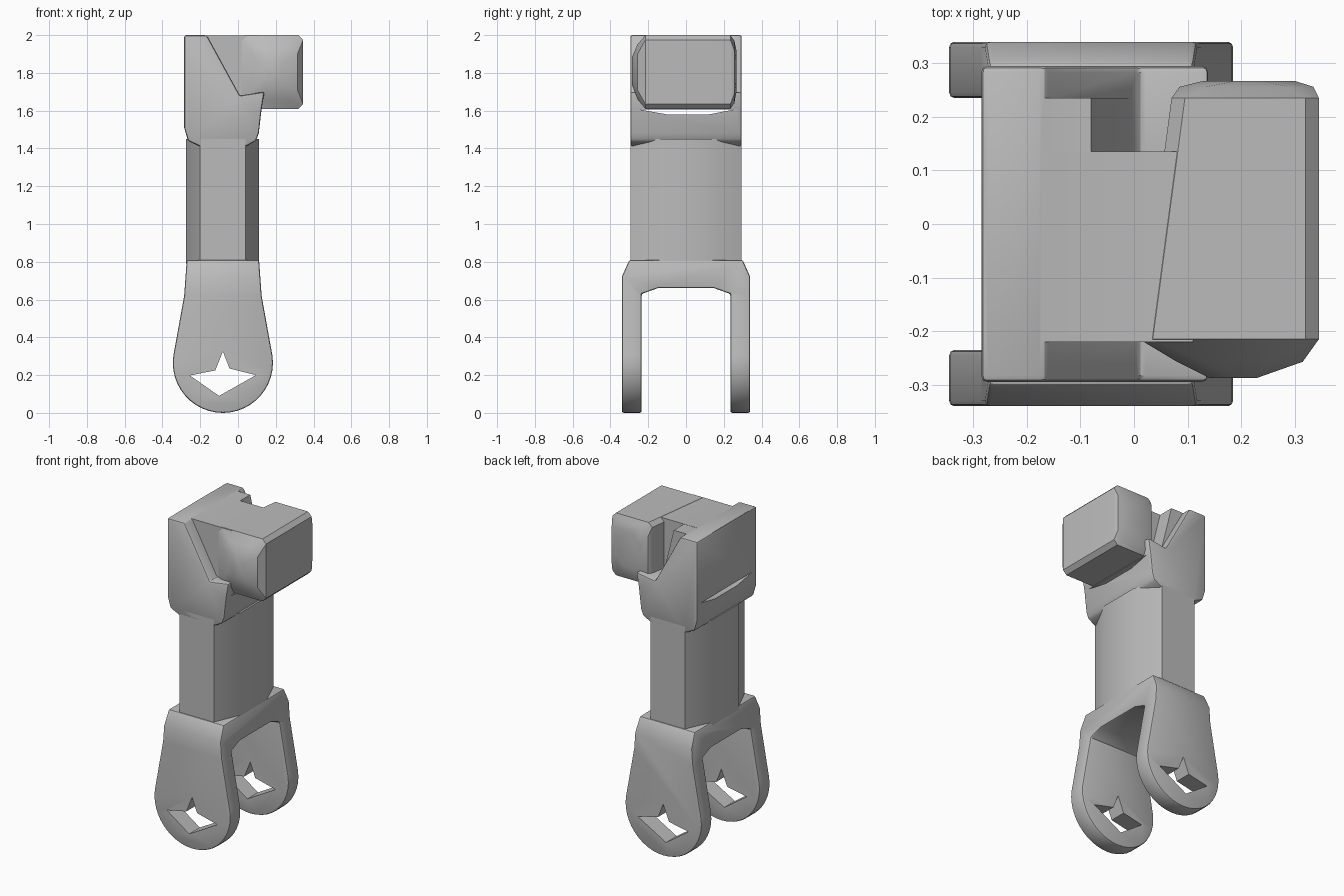
import bpy, bmesh, math
from mathutils import Vector

cube = bpy.data.objects.get("Cube")
if cube:
    bpy.data.objects.remove(cube, do_unlink=True)

grey = bpy.data.materials.new("plain_grey")
grey.use_nodes = True
colour = (0.5, 0.5, 0.5, 1)
grey.diffuse_color = colour
grey.node_tree.nodes["Principled BSDF"].inputs["Base Color"].default_value = colour


def loft(name, rings):
    """Closed solid through rings that share a point count."""
    bm = bmesh.new()
    loops = [[bm.verts.new(p) for p in ring] for ring in rings]
    n = len(loops[0])
    for a, b in zip(loops, loops[1:]):
        for i in range(n):
            j = (i + 1) % n
            bm.faces.new((a[i], a[j], b[j], b[i]))
    bm.faces.new(loops[0][::-1])
    bm.faces.new(loops[-1])
    bmesh.ops.recalc_face_normals(bm, faces=bm.faces)
    mesh = bpy.data.meshes.new(name)
    bm.to_mesh(mesh)
    bm.free()
    obj = bpy.data.objects.new(name, mesh)
    bpy.context.collection.objects.link(obj)
    mesh.materials.append(grey)
    return obj


def prism(name, profile, axis, lo, hi):
    """Extrude a 2D profile along the given axis."""
    def place(p, d):
        q = list(p)
        q.insert(axis, d)
        return Vector(q)
    return loft(name, [[place(p, d) for p in profile] for d in (lo, hi)])


def apply(obj, kind, **settings):
    mod = obj.modifiers.new(kind.title(), kind)
    for key, value in settings.items():
        setattr(mod, key, value)
    bpy.context.view_layer.objects.active = obj
    bpy.ops.object.modifier_apply(modifier=mod.name)


def combine(obj, other, operation):
    apply(obj, 'BOOLEAN', operation=operation, object=other, solver='EXACT')
    bpy.data.objects.remove(other, do_unlink=True)


def soften(obj, width, segments=2):
    apply(obj, 'BEVEL', width=width, segments=segments,
          limit_method='ANGLE', angle_limit=math.radians(35))


# Fork: arch cross-section trimmed to the rounded leg outline
half = [(0.3, 0.81), (0.34, 0.72), (0.34, 0), (0.235, 0), (0.235, 0.63), (0.15, 0.66)]
arch = half + [(-y, z) for y, z in reversed(half)]
fork = prism("fork", arch, 0, -0.5, 0.4)
outline = []
for i in range(25):
    a = math.radians(8 - 196 * i / 24)
    outline.append((-0.08 + 0.265 * math.cos(a), 0.265 + 0.265 * math.sin(a)))
outline += [(-0.285, 0.62), (-0.27, 0.83), (0.11, 0.83), (0.125, 0.62)]
combine(fork, prism("leg_outline", outline, 1, -0.6, 0.6), 'INTERSECT')
soften(fork, 0.015)

# Star-shaped pivot opening through both legs
star = [(-0.255, 0.198), (-0.12, 0.225), (-0.08, 0.325),
        (-0.045, 0.235), (0.095, 0.2), (-0.1, 0.09)]
combine(fork, prism("pivot_opening", star, 1, -0.6, 0.6), 'DIFFERENCE')

# Shaft with broad corner chamfers
section = [(-0.2, -0.295), (0.04, -0.295), (0.11, -0.13), (0.11, 0.13),
           (0.04, 0.295), (-0.2, 0.295), (-0.275, 0.13), (-0.275, -0.13)]
shaft = prism("shaft", section, 2, 0.79, 1.45)

# Head: cheeks with a V notch, then the full-height core between them
cheek = [(-0.285, 2), (-0.165, 2), (0.01, 1.68), (0.14, 1.7), (0.125, 1.61),
         (0.11, 1.48), (0.095, 1.44), (0.04, 1.41), (-0.2, 1.41),
         (-0.265, 1.44), (-0.285, 1.51)]
head = prism("head", cheek, 1, -0.295, 0.295)
soften(head, 0.012)
core = [(-0.28, 1.63), (0.11, 1.63), (0.11, 1.999), (-0.28, 1.999)]
combine(head, prism("core", core, 1, -0.22, 0.135), 'UNION')
web = [(-0.275, 1.63), (0, 1.63), (0, 1.68), (-0.08, 1.998), (-0.275, 1.998)]
combine(head, prism("web", web, 1, 0.1, 0.235), 'UNION')

# Thin tapering slot running through the head
slot = [(-0.25, 1.607), (-0.1, 1.58), (0.12, 1.58), (0.26, 1.607)]
combine(head, prism("slot", slot, 0, -0.5, 0.5), 'DIFFERENCE')

# Hammer block with faceted, bulging ends


def ring(y, x0, x1, z0, z1, c):
    return [(x0 + c, y, z0), (x1 - c, y, z0), (x1, y, z0 + c), (x1, y, z1 - c),
            (x1 - c, y, z1), (x0 + c, y, z1), (x0, y, z1 - c), (x0, y, z0 + c)]


hammer = loft("hammer_block", [
    ring(-0.287, 0.14, 0.23, 1.74, 1.88, 0.035),
    ring(-0.257, 0.08, 0.315, 1.66, 1.95, 0.05),
    ring(-0.215, 0.01, 0.345, 1.61, 2.0, 0.025),
    ring(0.235, 0.07, 0.345, 1.61, 2.0, 0.025),
    ring(0.256, 0.085, 0.335, 1.64, 1.97, 0.05),
    ring(0.267, 0.13, 0.3, 1.7, 1.92, 0.06)])

for part in (fork, shaft, head, hammer):
    bpy.ops.object.select_all(action='DESELECT')
    part.select_set(True)
    bpy.context.view_layer.objects.active = part
    bpy.ops.object.shade_smooth_by_angle(angle=math.radians(30))
